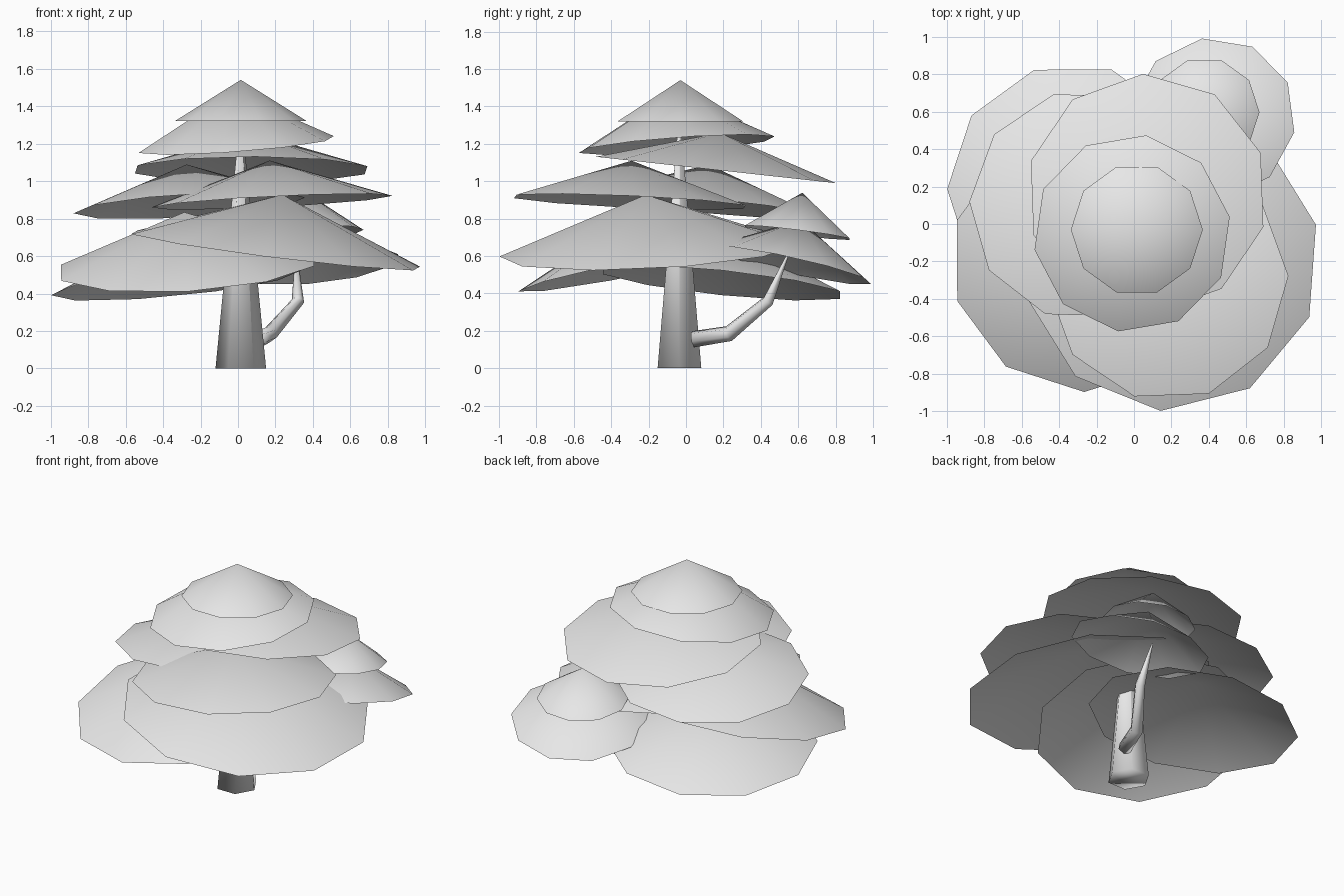
import bpy, bmesh, math
from mathutils import Vector, Matrix

if "Cube" in bpy.data.objects:
    bpy.data.objects.remove(bpy.data.objects["Cube"], do_unlink=True)

grey = bpy.data.materials.new("light_grey")
grey.use_nodes = True
grey.diffuse_color = (0.8, 0.8, 0.8, 1)
grey.node_tree.nodes["Principled BSDF"].inputs["Base Color"].default_value = (0.8, 0.8, 0.8, 1)


def finish(name, bm):
    """Turn a bmesh into a smooth shaded object."""
    bmesh.ops.recalc_face_normals(bm, faces=bm.faces)
    for face in bm.faces:
        face.smooth = True
    mesh = bpy.data.meshes.new(name)
    bm.to_mesh(mesh)
    bm.free()
    mesh.materials.append(grey)
    obj = bpy.data.objects.new(name, mesh)
    bpy.context.collection.objects.link(obj)
    return obj


def foliage(name, centre, radius, height, slope=(0, 0), spin=0):
    """Open ten-sided cone whose rim plane rises by slope along x and y."""
    bm = bmesh.new()
    apex = bm.verts.new((0, 0, height))
    rim = []
    for i in range(10):
        a = math.radians(spin + 36 * i)
        rim.append(bm.verts.new((radius * math.cos(a), radius * math.sin(a), 0)))
    for i in range(10):
        bm.faces.new((rim[i], rim[(i + 1) % 10], apex))
    up = Vector((-slope[0], -slope[1], 1))
    tilt = Vector((0, 0, 1)).rotation_difference(up).to_matrix().to_4x4()
    obj = finish(name, bm)
    obj.matrix_world = Matrix.Translation(centre) @ tilt
    return obj


def limb(name, path, sides=6):
    """Tapered tube through (point, radius) pairs."""
    bm = bmesh.new()
    pts = [Vector(p) for p, r in path]
    rings = []
    for i, (p, r) in enumerate(path):
        along = pts[min(i + 1, len(pts) - 1)] - pts[max(i - 1, 0)]
        turn = Vector((0, 0, 1)).rotation_difference(along)
        ring = []
        for k in range(sides):
            a = math.tau * k / sides
            ring.append(bm.verts.new(pts[i] + turn @ Vector((r * math.cos(a), r * math.sin(a), 0))))
        rings.append(ring)
    for low, high in zip(rings, rings[1:]):
        for k in range(sides):
            n = (k + 1) % sides
            bm.faces.new((low[k], low[n], high[n], high[k]))
    bm.faces.new(rings[0])
    bm.faces.new(rings[-1])
    return finish(name, bm)


# Trunk and side branch
limb("trunk", [((0.015, -0.035, 0), 0.135), ((0.015, -0.035, 1.35), 0.004)])
limb("branch", [((0.11, 0.04, 0.155), 0.045), ((0.17, 0.23, 0.185), 0.043),
                ((0.32, 0.44, 0.36), 0.034), ((0.31, 0.55, 0.62), 0.005)])

# Main crown, top to bottom
foliage("crown_top", (0.015, -0.03, 1.32), 0.352, 0.22)
foliage("crown_second", (-0.01, -0.05, 1.195), 0.53, 0.285, (0.074, 0.074), 9.7)
foliage("crown_back", (0.07, 0.16, 1.06), 0.645, 0.2, (0, -0.11), 20)
foliage("crown_middle_right", (-0.26, 0.1, 0.87), 0.62, 0.22, (0.065, -0.1), -2)
foliage("crown_middle_front", (0.18, -0.3, 0.89), 0.645, 0.22, (0.05, -0.045), 2)
foliage("crown_lower_left", (0.2, -0.2, 0.63), 0.8, 0.3, (-0.125, 0.05), 14)
foliage("crown_lower_front", (-0.27, -0.2, 0.55), 0.71, 0.29, (0.06, 0.2), 18)
foliage("crown_lower_back", (-0.33, 0.19, 0.457), 0.67, 0.27, (0.1, -0.105), 0)

# Foliage on the side branch
foliage("branch_foliage_low", (0.42, 0.56, 0.55), 0.445, 0.25, (0.1, -0.22), 26)
foliage("branch_foliage_top", (0.375, 0.595, 0.725), 0.295, 0.215, (0.05, -0.125), 0)
